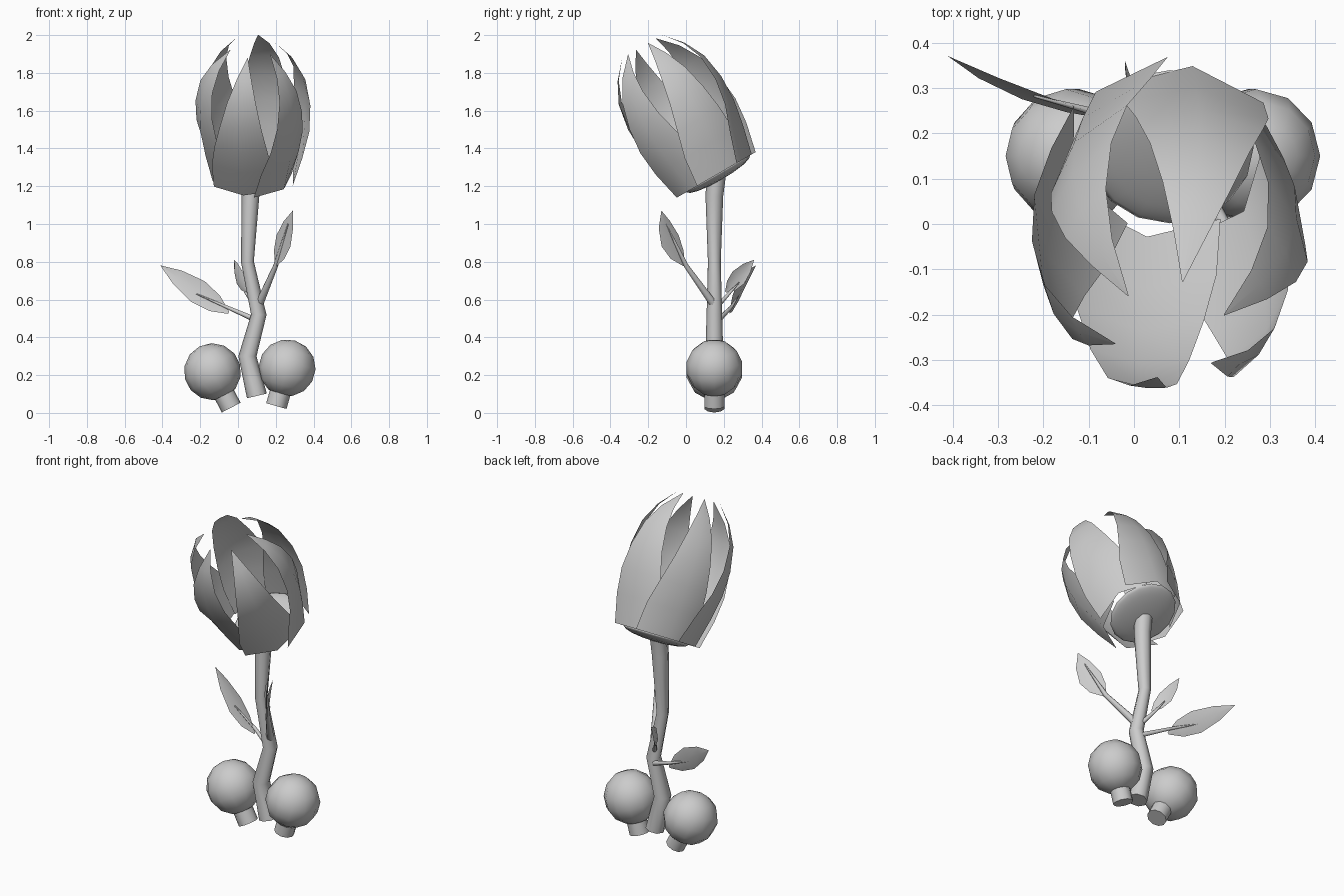
import bpy, math
from mathutils import Vector, Matrix

if "Cube" in bpy.data.objects:
    bpy.data.objects.remove(bpy.data.objects["Cube"])

def shade(obj, angle=50):
    bpy.ops.object.select_all(action='DESELECT')
    obj.select_set(True)
    bpy.context.view_layer.objects.active = obj
    bpy.ops.object.shade_smooth_by_angle(angle=math.radians(angle))

def mesh_object(name, verts, faces):
    me = bpy.data.meshes.new(name)
    me.from_pydata(verts, [], faces)
    me.update()
    obj = bpy.data.objects.new(name, me)
    bpy.context.collection.objects.link(obj)
    shade(obj)
    return obj

def tube(name, points):
    """Round tube through (x, y, z, radius) points."""
    cu = bpy.data.curves.new(name, 'CURVE')
    cu.dimensions = '3D'
    cu.bevel_depth = 1.0
    cu.bevel_resolution = 2
    cu.use_fill_caps = True
    sp = cu.splines.new('POLY')
    sp.points.add(len(points) - 1)
    for p, (x, y, z, r) in zip(sp.points, points):
        p.co = (x, y, z, 1)
        p.radius = r
    obj = bpy.data.objects.new(name, cu)
    bpy.context.collection.objects.link(obj)
    bpy.ops.object.select_all(action='DESELECT')
    obj.select_set(True)
    bpy.context.view_layer.objects.active = obj
    bpy.ops.object.convert(target='MESH')
    shade(bpy.context.object)

def grid_faces(rows, cols):
    return [(r * cols + c, r * cols + c + 1, (r + 1) * cols + c + 1, (r + 1) * cols + c)
            for r in range(rows - 1) for c in range(cols - 1)]

# Stem and its branches
tube("stem", [(.10, .15, .09, .054), (.05, .15, .30, .048), (.11, .15, .52, .041),
              (.05, .15, .80, .034), (.066, .15, 1.15, .047), (.068, .16, 1.25, .05)])
tube("left_branch", [(.10, .17, .49, .015), (-.06, .24, .56, .009), (-.22, .282, .63, .003)])
tube("right_branch", [(.11, .15, .57, .022), (.20, .0, .78, .013), (.265, -.105, 1.0, .003)])
tube("small_branch", [(.09, .17, .57, .014), (.04, .235, .64, .008), (.015, .28, .69, .003)])

# Leaves: two-column blades with a slight fold along the middle
def leaf(name, base, tip, half_width, bend):
    base, tip, w = Vector(base), Vector(tip), Vector(half_width)
    n = (tip - base).cross(w).normalized() * .012
    verts = []
    for t, k in ((0, .1), (.2, .75), (.45, 1), (.75, .65), (1, 0.01)):
        c = base.lerp(tip, t) + Vector(bend) * 4 * t * (1 - t)
        verts += [c - w * k, c + n * k, c + w * k]
    mesh_object(name, verts, grid_faces(5, 3))

leaf("left_leaf", (-.05, .23, .53), (-.41, .37, .78), (.035, .0, .055), (0, -.018, 0))
leaf("right_leaf", (.20, -.01, .78), (.29, -.13, 1.07), (.037, -.045, -.03), (0, -.02, 0))
leaf("small_leaf", (.05, .21, .64), (-.02, .36, .81), (-.015, .03, -.033), (-.01, 0, 0))

# Round fruits at the foot, each with a short stub
def fruit(side, centre, stub_end, radius):
    c, e = Vector(centre), Vector(stub_end)
    axis = (e - c).normalized()
    rot = axis.to_track_quat('Z', 'Y').to_euler()
    bpy.ops.mesh.primitive_uv_sphere_add(segments=12, ring_count=7, radius=radius,
                                         location=c, rotation=rot)
    bpy.context.object.name = side + "_fruit"
    shade(bpy.context.object)
    bpy.ops.mesh.primitive_cylinder_add(vertices=10, radius=.056, depth=.11,
                                        location=e - axis * .055, rotation=rot)
    bpy.context.object.name = side + "_fruit_stub"
    shade(bpy.context.object)

fruit("left", (-.135, .15, .218), (-.036, .15, .028), .151)
fruit("right", (.26, .15, .238), (.203, .15, .036), .151)

# Tilted bloom frame
bloom = Matrix.Translation((.079, .16, 1.26)) @ Matrix.Rotation(math.radians(30), 4, 'X')

# Base disc under the petals
bpy.ops.mesh.primitive_uv_sphere_add(segments=16, ring_count=8, radius=1)
disc = bpy.context.object
disc.name = "bloom_base"
disc.matrix_world = bloom @ Matrix.Translation((0, .012, 0)) @ Matrix.Diagonal((.185, .195, .036, 1))
shade(disc)

# Six overlapping, slightly swirled petals: (height, radius, half angle) rows
profile = [(0, .223, 46), (.16, .262, 38), (.30, .288, 29), (.44, .292, 22),
           (.58, .268, 16.5), (.69, .21, 11), (.785, .125, .5)]
for i in range(6):
    verts = []
    for s, r, half in profile:
        for u in (-1, 0, 1):
            a = math.radians(77 + i * 60 + u * half)
            rr = r - .018 * u * min(1, half / 30)
            verts.append(bloom @ Vector((rr * math.cos(a), rr * math.sin(a), s)))
    mesh_object(f"petal_{i + 1}", verts, grid_faces(len(profile), 3))
